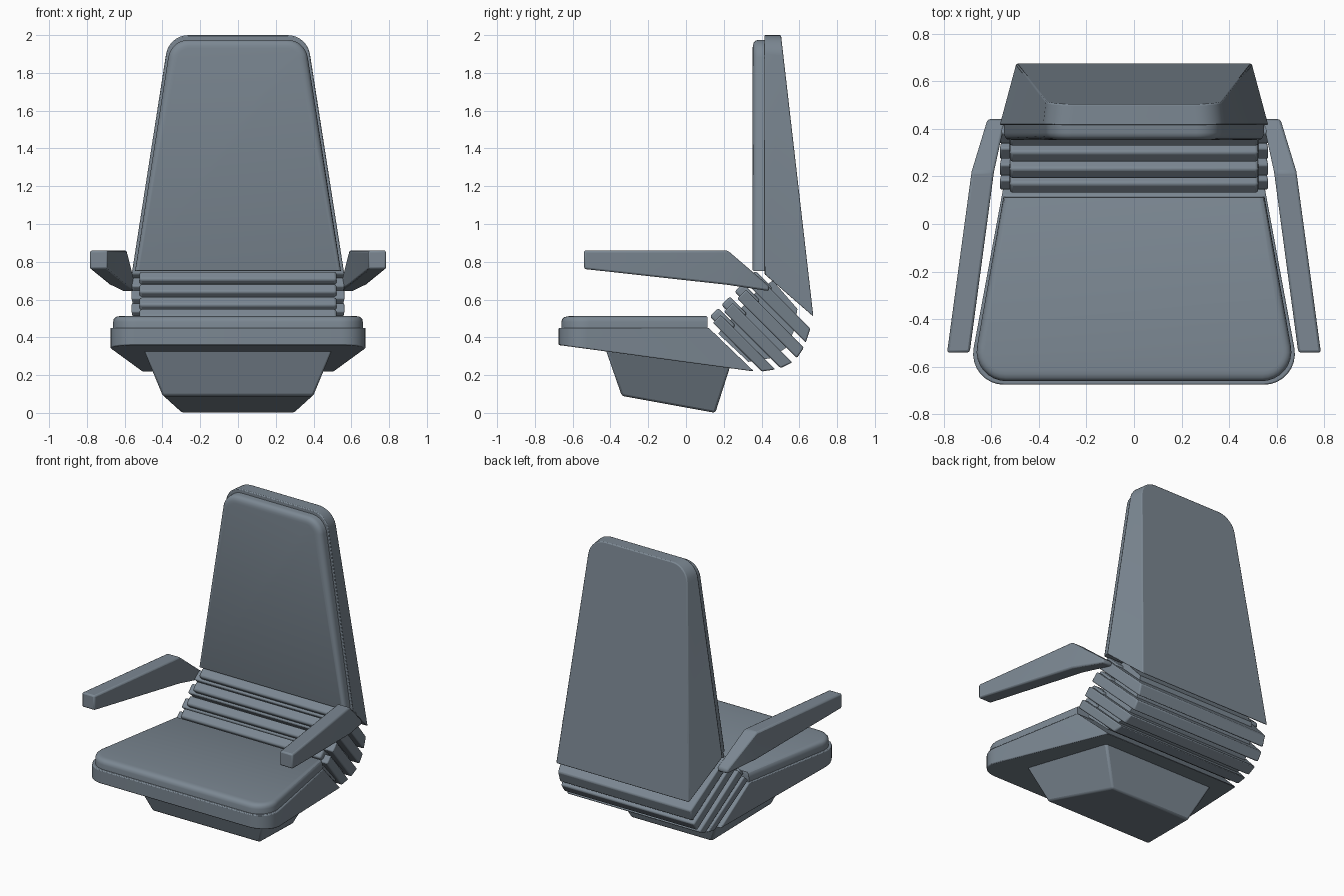
import bpy, bmesh
from math import sin, cos, atan2, tan, pi

if "Cube" in bpy.data.objects:
    bpy.data.objects.remove(bpy.data.objects["Cube"])

# dark slate finish shared by every part
slate = bpy.data.materials.new("slate")
slate.diffuse_color = (0.2, 0.245, 0.29, 1)
slate.use_nodes = True
slate.node_tree.nodes["Principled BSDF"].inputs["Base Color"].default_value = slate.diffuse_color


def loft(name, rings, bevel=0.0, segs=2, mirror=False):
    """Skin equal-length rings of 3D points and cap both ends."""
    bm = bmesh.new()
    vs = [[bm.verts.new(p) for p in r] for r in rings]
    n = len(vs[0])
    for a, b in zip(vs, vs[1:]):
        for i in range(n):
            j = (i + 1) % n
            bm.faces.new((a[i], a[j], b[j], b[i]))
    bm.faces.new(vs[0])
    bm.faces.new(vs[-1])
    bmesh.ops.recalc_face_normals(bm, faces=bm.faces)
    me = bpy.data.meshes.new(name)
    bm.to_mesh(me)
    bm.free()
    me.materials.append(slate)
    ob = bpy.data.objects.new(name, me)
    bpy.context.collection.objects.link(ob)
    bpy.ops.object.select_all(action='DESELECT')
    ob.select_set(True)
    bpy.context.view_layer.objects.active = ob
    bpy.ops.object.shade_smooth_by_angle(angle=0.55)
    if mirror:
        ob.modifiers.new("mirror", 'MIRROR')
    if bevel:
        m = ob.modifiers.new("bevel", 'BEVEL')
        m.width, m.segments, m.limit_method, m.angle_limit = bevel, segs, 'ANGLE', 0.6
    return ob


def trapezoid(w_sharp, v_sharp, w_round, v_round, r, n=8):
    """Outline with two sharp corners at v_sharp and two rounded ones at v_round."""
    sgn = 1 if v_round > v_sharp else -1
    h = abs(v_round - v_sharp)
    lean = atan2(w_sharp - w_round, h)          # side tilt from the v axis
    cx = w_round - r * tan(pi / 4 - lean / 2)
    right = [(w_sharp, v_sharp)]
    for i in range(n + 1):
        a = lean + (pi / 2 - lean) * i / n
        right.append((cx + r * cos(a), v_round + sgn * (r * sin(a) - r)))
    return right + [(-x, v) for x, v in reversed(right)]


# seat shell: tapered plan, sloping underside, slanted rear
def under(y):
    return 0.36 - 0.135 * (y + 0.68)

top = trapezoid(0.555, 0.12, 0.702, -0.675, 0.13)
low = trapezoid(0.51, 0.36, 0.702, -0.675, 0.13)
loft("seat_shell", [[(x, y, under(y)) for x, y in low],
                    [(x, y, 0.45) for x, y in top]], 0.006)

# cushions: stepped insets give the rolled edge
ROLL = [(0, -0.02), (0, 0.032), (0.004, 0.046), (0.014, 0.056), (0.03, 0.061), (0.045, 0.062)]
rings = []
for d, h in ROLL:
    o = trapezoid(0.548 - d * 0.5, 0.115 - d * 0.15, 0.685 - d, -0.66 + d, 0.125 - d)
    rings.append([(x, y, 0.45 + h) for x, y in o])
loft("seat_cushion", rings)
rings = []
for d, h in ROLL:
    o = trapezoid(0.545 - d * 0.5, 0.75 + d * 0.15, 0.355 - d, 1.975 - d, 0.11 - d)
    rings.append([(x, 0.415 - h, z) for x, z in o])
loft("back_cushion", rings)

# back shell: flat front, leaning rear face
front = trapezoid(0.565, 0.735, 0.366, 2.0, 0.12)
rear = trapezoid(0.495, 0.51, 0.36, 2.0, 0.12)
loft("back_shell", [[(x, 0.415, z) for x, z in front],
                    [(x, 0.503 + (2 - z) * 0.115, z) for x, z in rear]], 0.006)

# pedestal under the seat
loft("pedestal", [
    [(-0.5, -0.425, 0.335), (0.5, -0.425, 0.335), (0.42, 0.235, 0.25), (-0.42, 0.235, 0.25)],
    [(-0.4, -0.34, 0.09), (0.4, -0.34, 0.09), (0.3, 0.155, 0.0), (-0.3, 0.155, 0.0)]], 0.012)


# flexible joint: ribs lie along lines y + z = s
def rib(name, f1, f2, b1, b2, wf, wb, bevel, segs=2):
    def ring(p, q, w):
        return [(-w, *p), (w, *p), (w, *q), (-w, *q)]
    loft(name, [ring(f1, f2, wf), ring(b1, b2, wb)], bevel, segs)


def on_line(s, d):
    return ((s + d) / 2, (s - d) / 2)

OUTER = [((0.400, 0.219), (0.472, 0.230)), ((0.500, 0.237), (0.563, 0.267)),
         ((0.587, 0.290), (0.624, 0.345)), ((0.634, 0.372), (0.658, 0.446))]
for i, (b1, b2) in enumerate(OUTER):
    s1, s2 = sum(b1), sum(b2)
    rib(f"joint_rib_{i + 1}", on_line(s1, -0.335), on_line(s2, -0.335), b1, b2, 0.565, 0.495, 0.008)
    c = (s1 + s2) / 2 + 0.02
    rib(f"joint_pad_{i + 1}", on_line(c - 0.045, -0.385), on_line(c + 0.045, -0.385),
        on_line(c - 0.045, -0.2), on_line(c + 0.045, -0.2), 0.522, 0.522, 0.014, 3)

# recessed core joining seat, ribs and back
core = [(0.17, 0.42), (0.33, 0.27), (0.45, 0.29), (0.53, 0.345), (0.57, 0.43),
        (0.59, 0.55), (0.46, 0.70), (0.38, 0.65)]
loft("joint_core", [[(sx * (0.51 - max(0, y - 0.2) * 0.17), y, z) for y, z in core]
                    for sx in (-1, 1)])

# armrests: three stations, mirrored
def station(x0, x1, y, z0, z1):
    return [(x0, y, z0), (x1, y, z0), (x1, y, z1), (x0, y, z1)]

loft("armrests", [station(0.69, 0.785, -0.54, 0.762, 0.86),
                  station(0.588, 0.682, 0.22, 0.678, 0.86),
                  station(0.54, 0.615, 0.44, 0.645, 0.672)], 0.01, 2, True)
